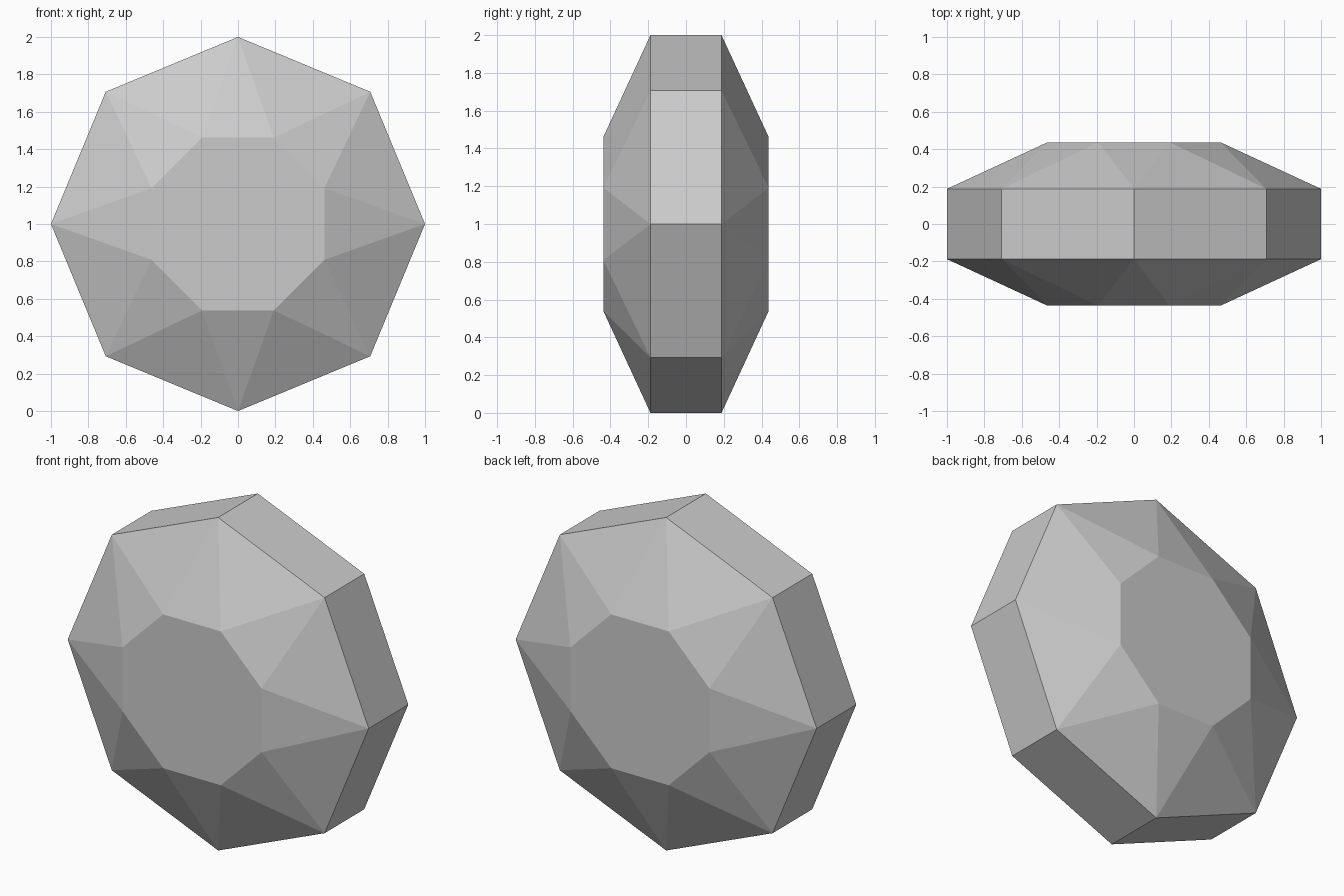
import bpy
import bmesh
from math import cos, sin, pi

SIDES = 8
GIRDLE_RADIUS, GIRDLE_Y = 1.0, 0.188
TABLE_RADIUS, TABLE_Y = 0.5, 0.437

cube = bpy.data.objects.get("Cube")
if cube:
    bpy.data.objects.remove(cube, do_unlink=True)

# One plain grey for the whole stone
grey = bpy.data.materials.new("stone_grey")
grey.use_nodes = True
colour = (0.6, 0.6, 0.6, 1)
grey.diffuse_color = colour
grey.node_tree.nodes["Principled BSDF"].inputs["Base Color"].default_value = colour

bm = bmesh.new()


def ring(radius, y, turn):
    """Octagon of vertices facing along y, turned by a share of one side."""
    angles = [2 * pi * (i + turn) / SIDES for i in range(SIDES)]
    return [bm.verts.new((radius * cos(a), y, 1 + radius * sin(a))) for a in angles]


def crown(girdle, side):
    """Star of triangular facets rising to a flat table."""
    table = ring(TABLE_RADIUS, side * TABLE_Y, 0.5)
    for i in range(SIDES):
        j = (i + 1) % SIDES
        bm.faces.new((girdle[i], girdle[j], table[i]))
        bm.faces.new((table[i], girdle[j], table[j]))
    bm.faces.new(table)


# Straight girdle band, with a faceted crown on the front and the back
front = ring(GIRDLE_RADIUS, -GIRDLE_Y, 0)
back = ring(GIRDLE_RADIUS, GIRDLE_Y, 0)
for i in range(SIDES):
    j = (i + 1) % SIDES
    bm.faces.new((front[i], front[j], back[j], back[i]))
crown(front, -1)
crown(back, 1)

bmesh.ops.recalc_face_normals(bm, faces=bm.faces)
mesh = bpy.data.meshes.new("cut_gemstone")
bm.to_mesh(mesh)
bm.free()
mesh.materials.append(grey)
gem = bpy.data.objects.new("cut_gemstone", mesh)
bpy.context.collection.objects.link(gem)
